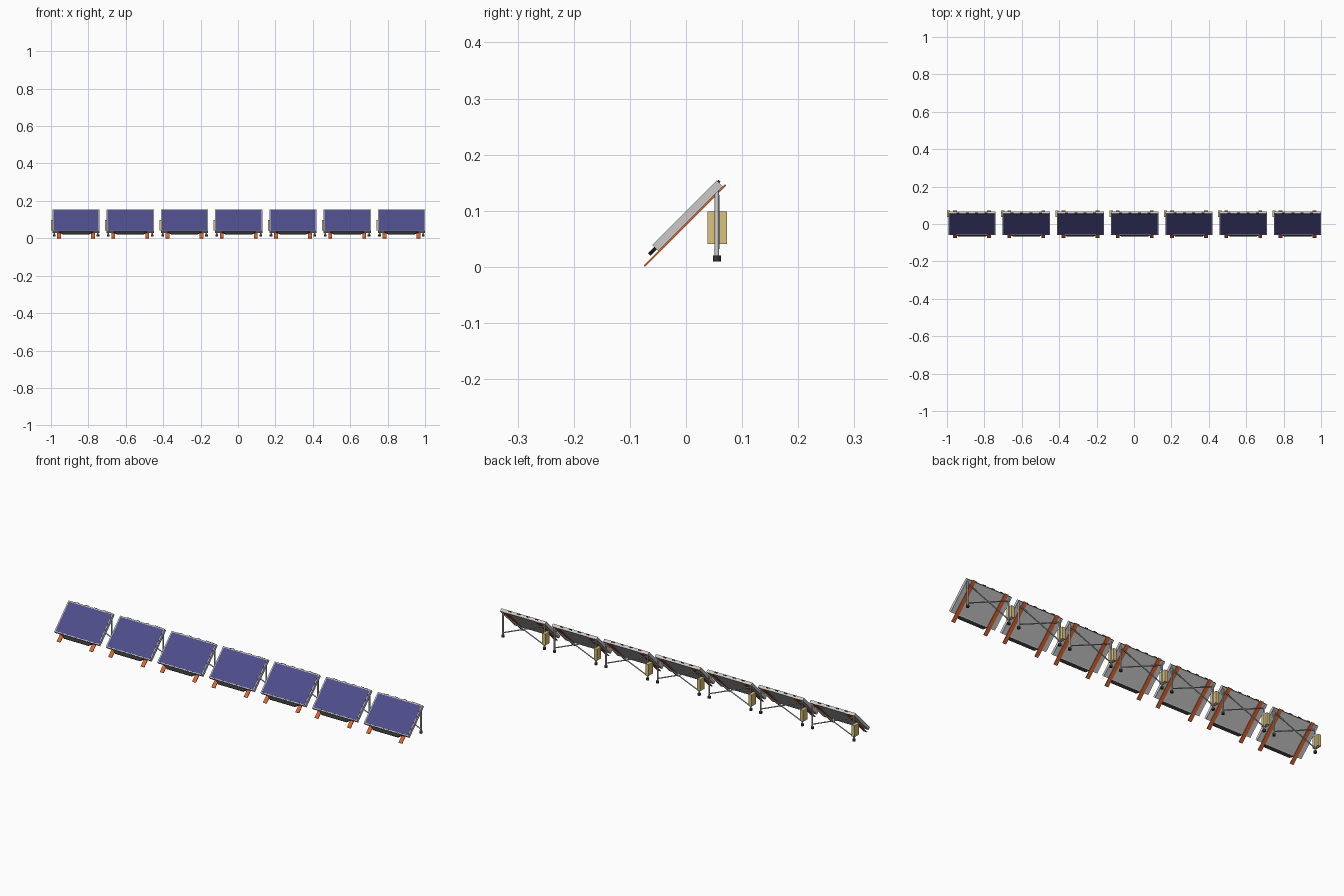
import bpy, bmesh
from math import radians
from mathutils import Matrix, Vector

if "Cube" in bpy.data.objects:
    bpy.data.objects.remove(bpy.data.objects["Cube"])

COUNT, PITCH, FIRST = 7, 0.29, -0.866      # seven folding panels in a row
HALF_W, HALF_L = 0.126, 0.0815             # panel half width / half slope length
LEG_X, LEG_Y = 0.117, 0.055


def material(name, rgb):
    m = bpy.data.materials.new(name)
    m.diffuse_color = (*rgb, 1)
    m.use_nodes = True
    m.node_tree.nodes["Principled BSDF"].inputs["Base Color"].default_value = m.diffuse_color
    return m


BLUE = material("cell_blue", (0.075, 0.075, 0.26))
ORANGE = material("rail_orange", (0.72, 0.13, 0.03))
TAN = material("box_tan", (0.72, 0.55, 0.2))
BLACK = material("rubber_black", (0.03, 0.03, 0.03))
GREY = None


def finish(bm, name, mat, matrix):
    bmesh.ops.recalc_face_normals(bm, faces=bm.faces)
    me = bpy.data.meshes.new(name)
    bm.to_mesh(me)
    bm.free()
    ob = bpy.data.objects.new(name, me)
    bpy.context.collection.objects.link(ob)
    ob.matrix_world = matrix
    if mat:
        me.materials.append(mat)
    return ob


def box(name, lo, hi, mat, matrix, inset=0.0, drop=0.0):
    """Box between two corners; optionally recess its top and bottom faces."""
    lo, hi = Vector(lo), Vector(hi)
    bm = bmesh.new()
    bmesh.ops.create_cube(bm, size=1)
    for v in bm.verts:
        v.co = (lo + hi) / 2 + v.co * (hi - lo)
    if inset:
        bm.normal_update()
        for f in [f for f in bm.faces if abs(f.normal.z) > 0.9]:
            bmesh.ops.inset_region(bm, faces=[f], thickness=inset)
            bmesh.ops.translate(bm, verts=f.verts, vec=-f.normal * drop)
    return finish(bm, name, mat, matrix)


def rod(name, a, b, r, mat, matrix, sides=12):
    a, b = Vector(a), Vector(b)
    bm = bmesh.new()
    turn = (b - a).to_track_quat('Z', 'Y').to_matrix().to_4x4()
    bmesh.ops.create_cone(bm, cap_ends=True, segments=sides, radius1=r, radius2=r,
                          depth=(b - a).length,
                          matrix=Matrix.Translation((a + b) / 2) @ turn)
    for f in bm.faces:
        f.smooth = len(f.verts) == 4
    return finish(bm, name, mat, matrix)


def prism(name, outline, z0, z1, mat, matrix):
    bm = bmesh.new()
    f = bm.faces.new([bm.verts.new((x, y, z0)) for x, y in outline])
    ext = bmesh.ops.extrude_face_region(bm, geom=[f])
    verts = [e for e in ext["geom"] if isinstance(e, bmesh.types.BMVert)]
    bmesh.ops.translate(bm, verts=verts, vec=(0, 0, z1 - z0))
    return finish(bm, name, mat, matrix)


for i in range(COUNT):
    base = Matrix.Translation((FIRST + PITCH * i, 0, 0))
    # tilted frame: local y runs up the slope, local z is the panel normal
    tilt = base @ Matrix.Translation((0, -0.0025, 0.0963)) @ Matrix.Rotation(radians(45), 4, 'X')

    # panel frame and blue cell sheet
    box("panel_frame", (-HALF_W, -HALF_L, -0.015), (HALF_W, HALF_L, 0), GREY, tilt, 0.005, 0.001)
    box("cell_sheet", (-HALF_W + .005, -HALF_L + .005, -0.006),
        (HALF_W - .005, HALF_L - .005, -0.0004), BLUE, tilt)

    # carry handle on the lower edge
    prism("lower_handle", [(-0.09, -HALF_L), (-0.07, -0.097), (0.07, -0.097), (0.09, -HALF_L)],
          -0.011, -0.005, BLACK, tilt)

    # small clips along the upper edge
    for k in range(4):
        x = -0.075 + 0.05 * k
        box("upper_clip", (x - .008, HALF_L - .001, -0.006), (x + .008, HALF_L + .003, -0.001),
            BLACK, tilt)

    # rails, legs and feet on both sides
    for s in (-1, 1):
        box("slope_rail", (s * .091 - .01, -0.118, -0.018), (s * .091 + .01, 0.087, -0.015),
            ORANGE, tilt)
        rod("leg", (s * LEG_X, LEG_Y, 0.018), (s * LEG_X, LEG_Y, 0.142), 0.004, GREY, base)
        rod("foot", (s * LEG_X, LEG_Y, 0.010), (s * LEG_X, LEG_Y, 0.0205), 0.0073, BLACK, base, 16)
        # crossed brace between the legs
        rod("cross_brace", (-s * LEG_X, LEG_Y + s * .0015, 0.032),
            (s * LEG_X, LEG_Y + s * .0015, 0.128), 0.0028, GREY, base, 8)

    # control box hung on the left leg
    box("control_box", (-0.134, 0.038, 0.041), (-0.117, 0.0735, 0.099), TAN, base)
